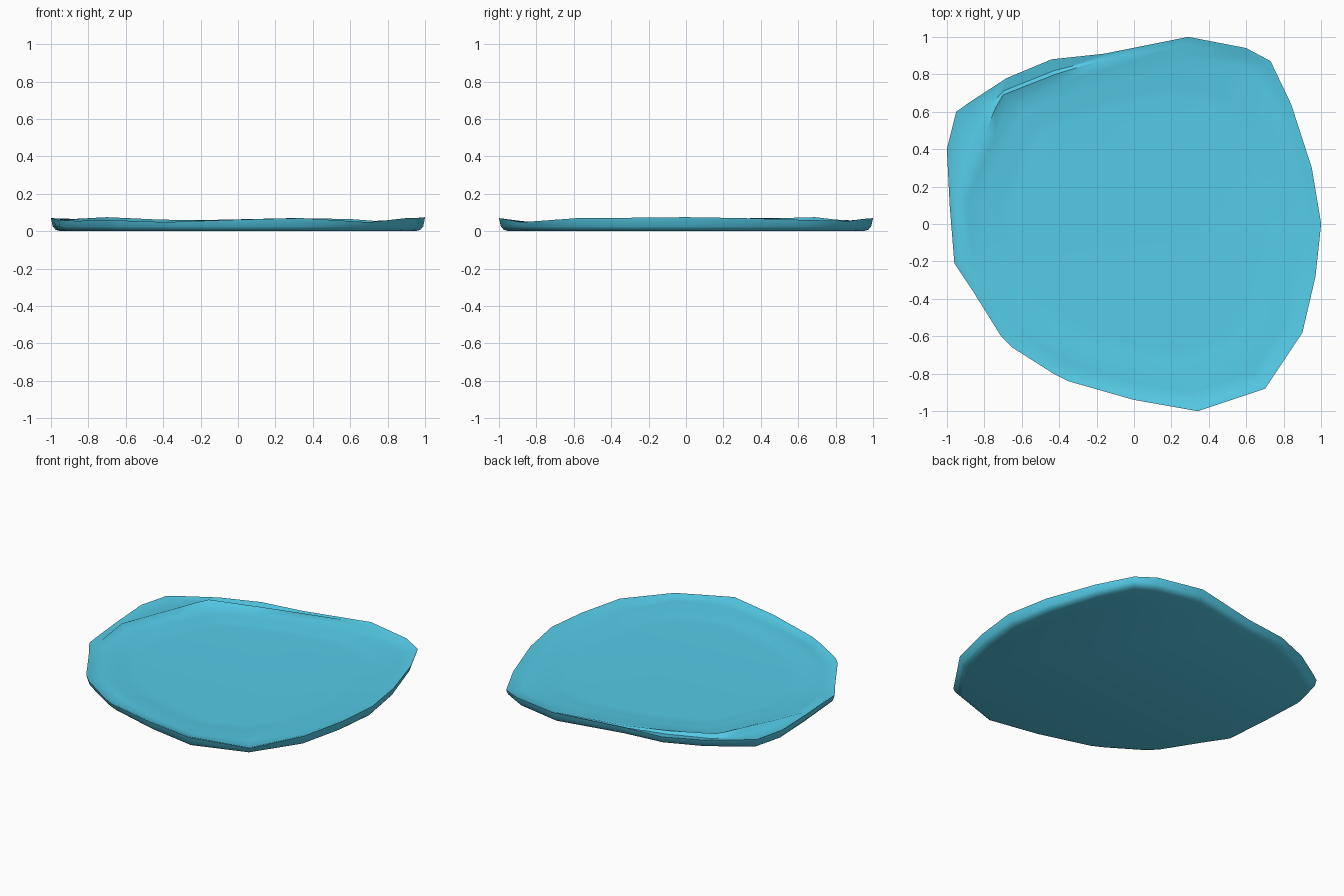
import bpy, bmesh

if "Cube" in bpy.data.objects:
    bpy.data.objects.remove(bpy.data.objects["Cube"])

# Irregular rim outline seen from above: x, y, rim height
RIM = [(0.29, 1.0, .07), (0.60, .94, .065), (0.73, .87, .055), (0.84, .64, .06),
       (0.95, .30, .07), (1.0, 0.0, .075), (0.97, -.28, .072), (0.90, -.58, .07),
       (0.70, -.88, .048), (0.34, -1.0, .07), (0.0, -.94, .062), (-.35, -.84, .05),
       (-.43, -.80, .05), (-.65, -.66, .058), (-.71, -.60, .06), (-.86, -.36, .055),
       (-.96, -.21, .06), (-.985, .1, .066), (-1.0, .40, .07), (-.95, .60, .068),
       (-.88, .65, .066), (-.68, .78, .06), (-.44, .88, .055), (-.16, .91, .06)]
# Inner ridge of the folded corner, by rim index
FOLD = {17: (-.95, .12, .064), 18: (-.87, .32, .066), 19: (-.79, .50, .07),
        20: (-.74, .62, .073), 21: (-.70, .69, .075), 22: (-.42, .80, .062),
        23: (-.16, .88, .058)}


def scaled(points, s, z):
    return [(x * s, y * s, z) for x, y, _ in points]


# Ridge and gutter just inside the rim
ridge, gutter = [], []
for i, (x, y, z) in enumerate(RIM):
    if i in FOLD:
        rx, ry, rz = FOLD[i]
        ridge.append((rx, ry, rz))
        gutter.append((.25 * x + .75 * rx, .25 * y + .75 * ry, .048))
    else:
        ridge.append((x * .96, y * .96, z - .012))
        gutter.append((x * .98, y * .98, z - .004))

# Stack of loops from the underside, over the rim, down to the sunken floor
loops = [scaled(RIM, .95, 0), scaled(RIM, .975, .008), scaled(RIM, .99, .025), RIM,
         gutter, ridge, scaled(ridge, .94, .045), scaled(ridge, .85, .043),
         scaled(ridge, .77, .032), scaled(ridge, .70, .03)]

bm = bmesh.new()
rings = [[bm.verts.new(p) for p in loop] for loop in loops]
n = len(RIM)
for a, b in zip(rings, rings[1:]):
    for i in range(n):
        j = (i + 1) % n
        bm.faces.new((a[j], a[i], b[i], b[j]))
bm.faces.new(rings[0])
bm.faces.new(rings[-1][::-1])
bmesh.ops.recalc_face_normals(bm, faces=bm.faces)
mesh = bpy.data.meshes.new("dish")
bm.to_mesh(mesh)
bm.free()

# Single light blue colour
mat = bpy.data.materials.new("light_blue")
mat.diffuse_color = (.09, .60, .80, 1)
mat.use_nodes = True
mat.node_tree.nodes["Principled BSDF"].inputs["Base Color"].default_value = mat.diffuse_color
mesh.materials.append(mat)
dish = bpy.data.objects.new("dish", mesh)
bpy.context.collection.objects.link(dish)
bpy.context.view_layer.objects.active = dish
dish.select_set(True)
bpy.ops.object.shade_smooth_by_angle(angle=.9)
